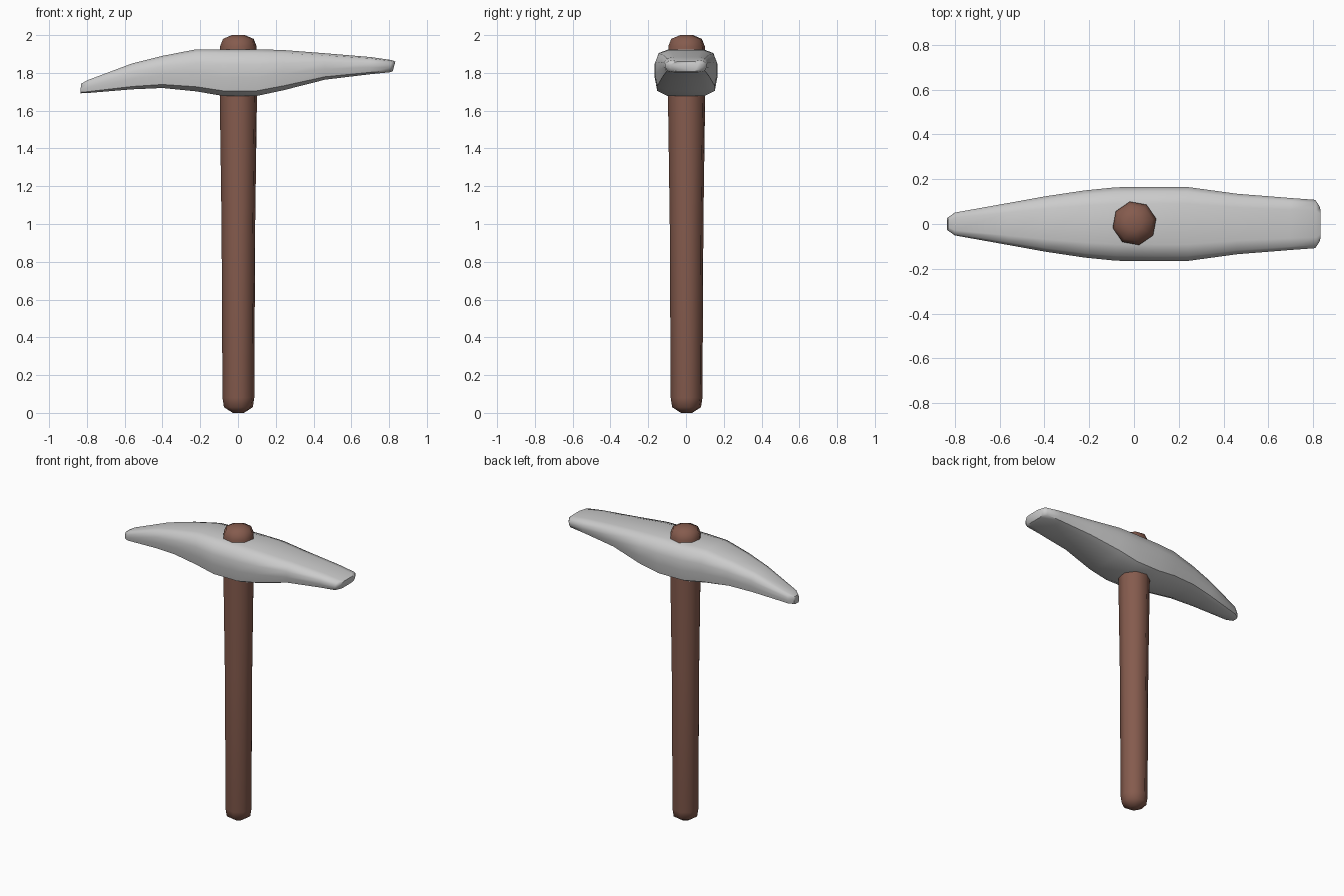
import bpy, bmesh
from math import sin, cos, radians

if "Cube" in bpy.data.objects:
    bpy.data.objects.remove(bpy.data.objects["Cube"])


def loft(name, rings, color=None, angle=50):
    """Skin a list of equal-length point rings and cap both ends."""
    bm = bmesh.new()
    loops = [[bm.verts.new(p) for p in ring] for ring in rings]
    n = len(loops[0])
    for a, b in zip(loops, loops[1:]):
        for i in range(n):
            j = (i + 1) % n
            bm.faces.new((a[i], a[j], b[j], b[i]))
    bm.faces.new(loops[0])
    bm.faces.new(loops[-1])
    bmesh.ops.recalc_face_normals(bm, faces=bm.faces)
    mesh = bpy.data.meshes.new(name)
    bm.to_mesh(mesh)
    bm.free()
    obj = bpy.data.objects.new(name, mesh)
    bpy.context.collection.objects.link(obj)
    if color:
        mat = bpy.data.materials.new(name + "_material")
        mat.diffuse_color = color
        mat.use_nodes = True
        mat.node_tree.nodes["Principled BSDF"].inputs["Base Color"].default_value = mat.diffuse_color
        mesh.materials.append(mat)
    bpy.ops.object.select_all(action='DESELECT')
    obj.select_set(True)
    bpy.context.view_layer.objects.active = obj
    bpy.ops.object.shade_smooth_by_angle(angle=radians(angle))
    return obj


# Wooden handle: eight-sided, slightly flared upward, rounded ends (z, radius)
handle_profile = [(0.0, 0.03), (0.03, 0.078), (0.08, 0.086), (1.0, 0.091),
                  (1.7, 0.101), (1.94, 0.099), (1.98, 0.083), (2.0, 0.035)]
angles = [radians(12 + 45 * k) for k in range(8)]
loft("handle", [[(r * cos(a) + 0.002, r * sin(a) + 0.003, z) for a in angles]
                for z, r in handle_profile], (0.235, 0.105, 0.075, 1))

# Metal head: rounded section swept along x, pick at -x and flat blade at +x
half = [(0.55, 1), (0.87, 0.84), (1, 0.35), (1, -0.2), (0.92, -0.78), (0.6, -1)]
section = half + [(-y, z) for y, z in reversed(half)]
# (x, bottom z, top z, half width, lean of the end in x)
stations = [(-0.833, 1.692, 1.742, 0.028, 0.002),
            (-0.80, 1.693, 1.760, 0.051, 0),
            (-0.56, 1.713, 1.850, 0.094, 0),
            (-0.40, 1.720, 1.890, 0.123, 0),
            (-0.22, 1.702, 1.925, 0.150, 0),
            (-0.08, 1.678, 1.925, 0.164, 0),
            (0.10, 1.678, 1.925, 0.166, 0),
            (0.24, 1.708, 1.921, 0.165, 0),
            (0.46, 1.764, 1.904, 0.135, 0),
            (0.70, 1.793, 1.884, 0.116, 0),
            (0.807, 1.803, 1.868, 0.108, 0.007),
            (0.826, 1.808, 1.860, 0.080, 0.007)]
loft("pick_head", [[(x + lean * v, w * u, (b + t) / 2 + (t - b) / 2 * v)
                    for u, v in section] for x, b, t, w, lean in stations])
